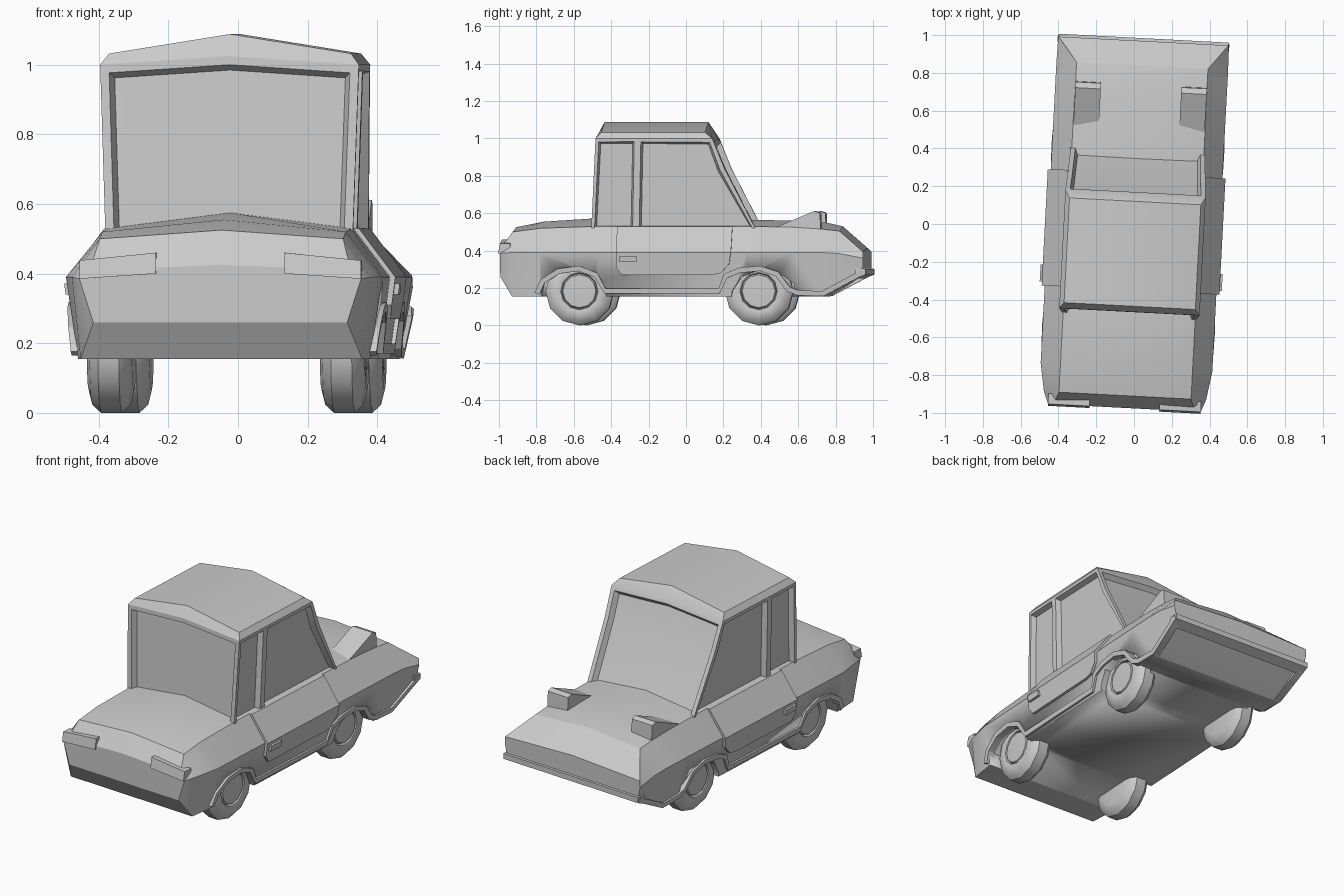
import bpy, bmesh
from math import radians, cos, sin, pi
from mathutils import Vector

if "Cube" in bpy.data.objects:
    bpy.data.objects.remove(bpy.data.objects["Cube"])

YAW = radians(-3)   # the whole car sits slightly turned


def finish(name, bm, mirror=False, angle=30):
    bmesh.ops.recalc_face_normals(bm, faces=bm.faces[:])
    me = bpy.data.meshes.new(name)
    bm.to_mesh(me)
    bm.free()
    ob = bpy.data.objects.new(name, me)
    bpy.context.collection.objects.link(ob)
    ob.rotation_euler.z = YAW
    bpy.ops.object.select_all(action='DESELECT')
    ob.select_set(True)
    bpy.context.view_layer.objects.active = ob
    bpy.ops.object.shade_smooth_by_angle(angle=radians(angle))
    if mirror:
        ob.modifiers.new("mirror", 'MIRROR').use_mirror_merge = False
    return ob


def side_x(z):
    """Half width of the body side at height z."""
    if z < 0.39:
        return 0.425 + 0.03 * (z - 0.155) / 0.235
    return 0.455 - 0.105 * (z - 0.39) / 0.14


def prism(name, poly, x_in, x_out, mirror=True):
    """Extrude a (y, z) outline sideways; x_in and x_out are functions of z."""
    bm = bmesh.new()
    a = [bm.verts.new((x_in(z), y, z)) for y, z in poly]
    b = [bm.verts.new((x_out(z), y, z)) for y, z in poly]
    bm.faces.new(a)
    bm.faces.new(b)
    for i in range(len(poly)):
        j = (i + 1) % len(poly)
        bm.faces.new((a[i], a[j], b[j], b[i]))
    return finish(name, bm, mirror)


# Body: y, bottom x z, belt x z, shoulder x z, crown z
STATIONS = [
    (-0.975, 0.365, 0.26, 0.405, 0.385, 0.375, 0.41, 0.425),
    (-0.91, 0.405, 0.155, 0.43, 0.39, 0.35, 0.50, 0.525),
    (-0.76, 0.42, 0.155, 0.455, 0.39, 0.35, 0.52, 0.555),
    (-0.45, 0.425, 0.155, 0.455, 0.39, 0.35, 0.53, 0.575),
    (0.35, 0.425, 0.155, 0.455, 0.39, 0.35, 0.53, 0.565),
    (0.60, 0.425, 0.155, 0.455, 0.39, 0.35, 0.525, 0.56),
    (0.75, 0.425, 0.155, 0.455, 0.39, 0.348, 0.515, 0.55),
    (0.84, 0.43, 0.21, 0.455, 0.385, 0.348, 0.505, 0.53),
    (0.97, 0.44, 0.30, 0.452, 0.36, 0.45, 0.395, 0.415),
]
bm = bmesh.new()
rings = []
for y, xb, zb, xw, zw, xs, zs, zc in STATIONS:
    half = [(xb, zb), (xw, zw), (xs, zs)]
    pts = half + [(0, zc)] + [(-x, z) for x, z in reversed(half)]
    rings.append([bm.verts.new((x, y, z)) for x, z in pts])
for r0, r1 in zip(rings, rings[1:]):
    for i in range(7):
        j = (i + 1) % 7
        bm.faces.new((r0[i], r0[j], r1[j], r1[i]))
bm.faces.new(rings[0])
bm.faces.new(rings[-1])
body = finish("body", bm)

# Wheel arch openings
ARCH = [(-0.215, 0.10), (-0.19, 0.225), (-0.11, 0.28), (0, 0.295),
        (0.09, 0.26), (0.14, 0.185), (0.15, 0.10)]
for name, cy, flip in (("rear", -0.55, 1), ("front", 0.41, -1)):
    outline = [(cy + dy * flip, z) for dy, z in ARCH]
    cutter = prism(name + "_arch_cutter", outline, lambda z: 0.33, lambda z: 0.6)
    cutter.hide_render = True
    cutter.display_type = 'WIRE'
    mod = body.modifiers.new("arch", 'BOOLEAN')
    mod.operation, mod.object, mod.solver = 'DIFFERENCE', cutter, 'EXACT'

# Trim strip over the arches, along the sill and up to the nose
path = [Vector(p) for p in [
    (-0.775, 0.17), (-0.745, 0.235), (-0.66, 0.29), (-0.55, 0.305), (-0.46, 0.27),
    (-0.41, 0.185), (0.20, 0.185), (0.235, 0.265), (0.31, 0.295), (0.42, 0.305),
    (0.51, 0.275), (0.57, 0.195), (0.62, 0.175), (0.755, 0.17), (0.975, 0.287)]]
upper, lower = [], []
for i, p in enumerate(path):
    d = (path[min(i + 1, len(path) - 1)] - path[max(i - 1, 0)]).normalized()
    n = Vector((-d.y, d.x)) * 0.014
    upper.append(tuple(p + n))
    lower.append(tuple(p - n))
prism("side_trim", upper + lower[::-1],
      lambda z: side_x(z) - 0.03, lambda z: side_x(z) + 0.012)

# Lip under the nose
prism("front_lip", [(0.93, 0.25), (0.985, 0.272), (0.985, 0.303), (0.93, 0.305)],
      lambda z: -0.45, lambda z: 0.45, mirror=False)

# Doors and handles
door_in, door_out = (lambda z: side_x(z) - 0.03), (lambda z: side_x(z) + 0.016)
prism("door_lower", [(-0.35, 0.39), (0.265, 0.39), (0.255, 0.33), (0.21, 0.28),
                     (0.16, 0.27), (-0.32, 0.27), (-0.35, 0.31)], door_in, door_out)
prism("door_upper", [(-0.35, 0.39), (0.265, 0.39), (0.268, 0.53), (-0.35, 0.53)],
      door_in, door_out)
prism("door_handle", [(-0.33, 0.34), (-0.24, 0.34), (-0.24, 0.372), (-0.33, 0.372)],
      side_x, lambda z: side_x(z) + 0.03)

# Cabin shell with recessed windows
def cab_x(z):
    return 0.355 + 0.017 * (z - 0.49) / 0.51


bm = bmesh.new()
OUT = [(-0.49, 0.49), (-0.25, 0.49), (0.405, 0.49), (0.225, 0.84),
       (0.16, 1.0), (-0.24, 1.0), (-0.465, 1.0)]
R, L = [[bm.verts.new((s * cab_x(z), y, z)) for y, z in OUT] for s in (1, -1)]
cen = {k: bm.verts.new((0, OUT[k][0], OUT[k][1] + up))
       for k, up in ((0, 0.03), (2, 0.03), (3, 0.01), (4, 0.025), (6, 0.025))}
tR, tL = [[bm.verts.new((s * 0.348, y, 1.032)) for y in (-0.435, 0.12)] for s in (1, -1)]
tC = [bm.verts.new((0, y, 1.088)) for y in (-0.435, 0.12)]
side_windows, rear, shield = [], [], []
for S, T in ((R, tR), (L, tL)):
    side_windows.append(bm.faces.new((S[0], S[1], S[5], S[6])))
    side_windows.append(bm.faces.new((S[1], S[2], S[3], S[4], S[5])))
    rear.append(bm.faces.new((S[0], S[6], cen[6], cen[0])))
    shield.append(bm.faces.new((S[2], S[3], cen[3], cen[2])))
    shield.append(bm.faces.new((S[3], S[4], cen[4], cen[3])))
    bm.faces.new((S[6], S[5], S[4], T[1], T[0]))
    bm.faces.new((S[6], T[0], tC[0], cen[6]))
    bm.faces.new((S[4], T[1], tC[1], cen[4]))
    bm.faces.new((T[0], T[1], tC[1], tC[0]))
    bm.faces.new((S[0], S[1], S[2], cen[2], cen[0]))
bmesh.ops.recalc_face_normals(bm, faces=bm.faces[:])
for thick, depth in ((0.025, 0), (0.014, -0.03)):
    bmesh.ops.inset_individual(bm, faces=side_windows, thickness=thick, depth=depth)
    for group in (rear, shield):
        bmesh.ops.inset_region(bm, faces=group, thickness=thick, depth=depth,
                               use_even_offset=True)
finish("cabin", bm)

# Raised headlight pods on the hood
prism("headlight_pod", [(0.50, 0.525), (0.705, 0.612), (0.735, 0.602),
                        (0.74, 0.50), (0.50, 0.47)],
      lambda z: 0.213, lambda z: 0.348)

# Slanted tail lights
bm = bmesh.new()
ends = []
for x, z0, z1 in ((0.185, 0.40, 0.46), (0.405, 0.385, 0.438)):
    ends.append([bm.verts.new((x, y, z)) for y, z in
                 ((-0.985, z0), (-0.975, z1), (-0.92, z1), (-0.92, z0))])
for i in range(4):
    j = (i + 1) % 4
    bm.faces.new((ends[0][i], ends[0][j], ends[1][j], ends[1][i]))
bm.faces.new(ends[0])
bm.faces.new(ends[1])
finish("tail_light", bm, True)

# Wheels: tyre and hub profile (x, radius) turned around the axle
PROFILE = [(0.27, 0.0), (0.27, 0.12), (0.28, 0.16), (0.305, 0.183), (0.365, 0.183),
           (0.39, 0.16), (0.40, 0.12), (0.395, 0.10), (0.38, 0.095), (0.395, 0.088),
           (0.40, 0.0)]
for name, cy in (("rear_wheel", -0.55), ("front_wheel", 0.41)):
    bm = bmesh.new()
    vs = [bm.verts.new((x, cy, 0.183 - r)) for x, r in PROFILE]
    es = [bm.edges.new(p) for p in zip(vs, vs[1:])]
    bmesh.ops.spin(bm, geom=vs + es, cent=(0, cy, 0.183), axis=(1, 0, 0),
                   angle=2 * pi, steps=12, use_merge=True)
    bmesh.ops.remove_doubles(bm, verts=bm.verts[:], dist=0.0005)
    finish(name, bm, True, 40)
